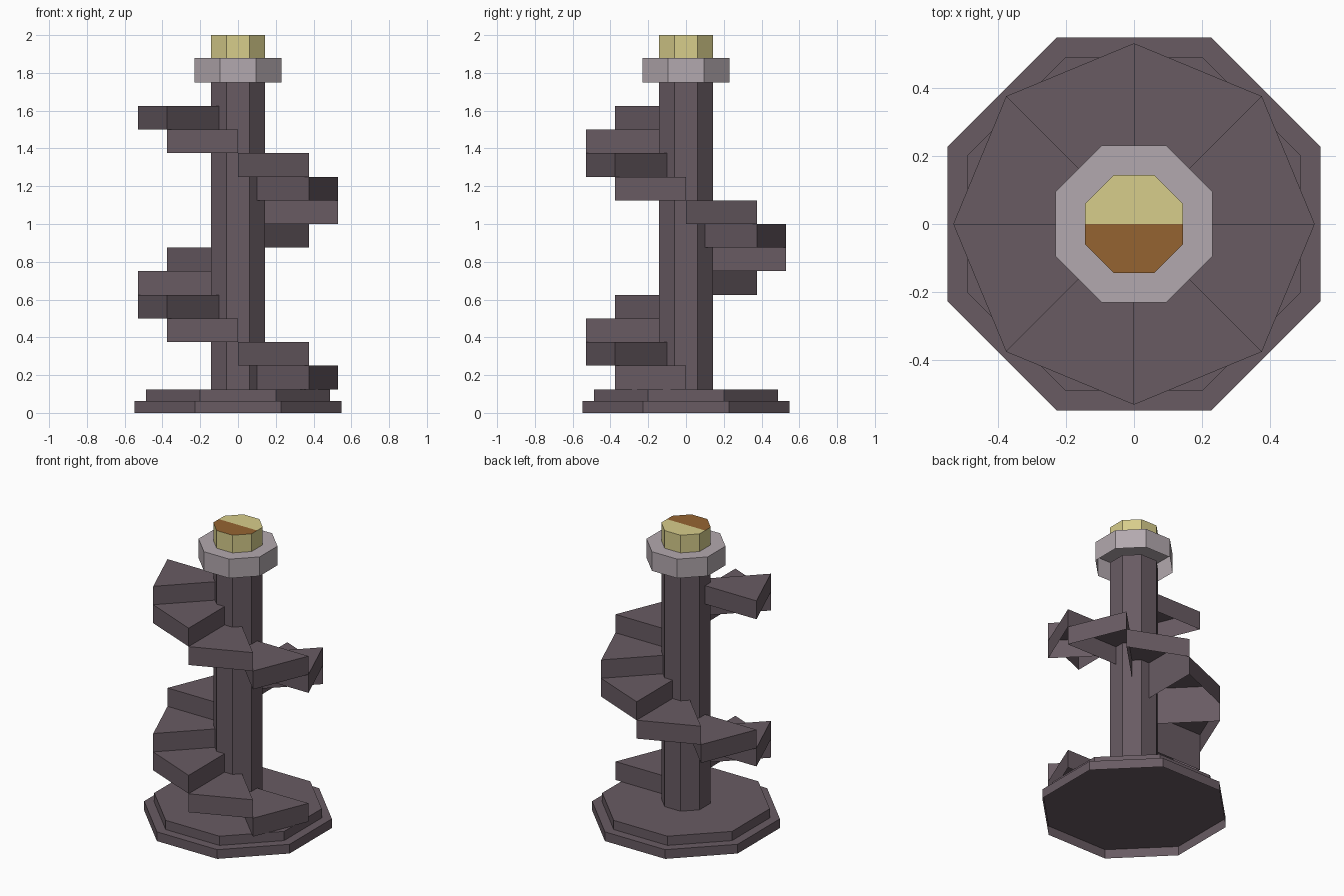
import bpy, bmesh, math

cube = bpy.data.objects.get("Cube")
if cube:
    bpy.data.objects.remove(cube, do_unlink=True)


def make_material(name, rgb):
    mat = bpy.data.materials.new(name)
    mat.use_nodes = True
    color = (*rgb, 1)
    mat.diffuse_color = color
    mat.node_tree.nodes["Principled BSDF"].inputs["Base Color"].default_value = color
    return mat


stone = make_material("dark mauve stone", (0.14, 0.105, 0.124))
trim = make_material("pale grey trim", (0.45, 0.395, 0.425))
gold = make_material("pale gold", (0.68, 0.61, 0.26))
brown = make_material("warm brown", (0.30, 0.127, 0.031))

EIGHTH = math.pi / 4


def octagon(apothem):
    """Octagon outline with flat sides facing the axes."""
    r = apothem / math.cos(EIGHTH / 2)
    return [(r * math.cos(EIGHTH * (k + 0.5)), r * math.sin(EIGHTH * (k + 0.5)))
            for k in range(8)]


def prism(name, outline, bottom, top, materials, split_top=False):
    """Open-bottomed prism over a counter-clockwise outline."""
    bm = bmesh.new()
    low = [bm.verts.new((x, y, bottom)) for x, y in outline]
    high = [bm.verts.new((x, y, top)) for x, y in outline]
    bm.faces.new(high)
    for i in range(len(outline)):
        j = (i + 1) % len(outline)
        bm.faces.new((low[i], low[j], high[j], high[i]))
    bm.normal_update()
    if split_top:
        # Front half of the top face takes the second material
        cap = [f for f in bm.faces if f.normal.z > 0.5]
        edges = {e for f in cap for e in f.edges}
        verts = {v for f in cap for v in f.verts}
        bmesh.ops.bisect_plane(bm, geom=cap + list(edges) + list(verts),
                               plane_co=(0, 0, 0), plane_no=(0, 1, 0))
        bm.normal_update()
        for f in bm.faces:
            if f.normal.z > 0.5 and f.calc_center_median().y < 0:
                f.material_index = 1
    mesh = bpy.data.meshes.new(name)
    bm.to_mesh(mesh)
    bm.free()
    for mat in materials:
        mesh.materials.append(mat)
    obj = bpy.data.objects.new(name, mesh)
    bpy.context.collection.objects.link(obj)
    return obj


# Stepped base and column
prism("base_lower_tier", octagon(0.547), 0, 0.0625, [stone])
prism("base_upper_tier", octagon(0.488), 0.0625, 0.125, [stone])
prism("column", octagon(0.144), 0.125, 1.75, [stone])

# Spiral stair: wedges winding clockwise upward
RISE, RADIUS = 0.125, 0.53
for i in range(12):
    start = -EIGHTH * (i + 1)
    wedge = [(0, 0)] + [(RADIUS * math.cos(a), RADIUS * math.sin(a))
                        for a in (start, start + EIGHTH)]
    prism(f"stair_step_{i + 1}", wedge, RISE * (i + 1), RISE * (i + 2), [stone])

# Collar and two-tone cap
prism("collar", octagon(0.23), 1.75, 1.88, [trim])
prism("top_cap", octagon(0.144), 1.88, 2.0, [gold, brown], split_top=True)
